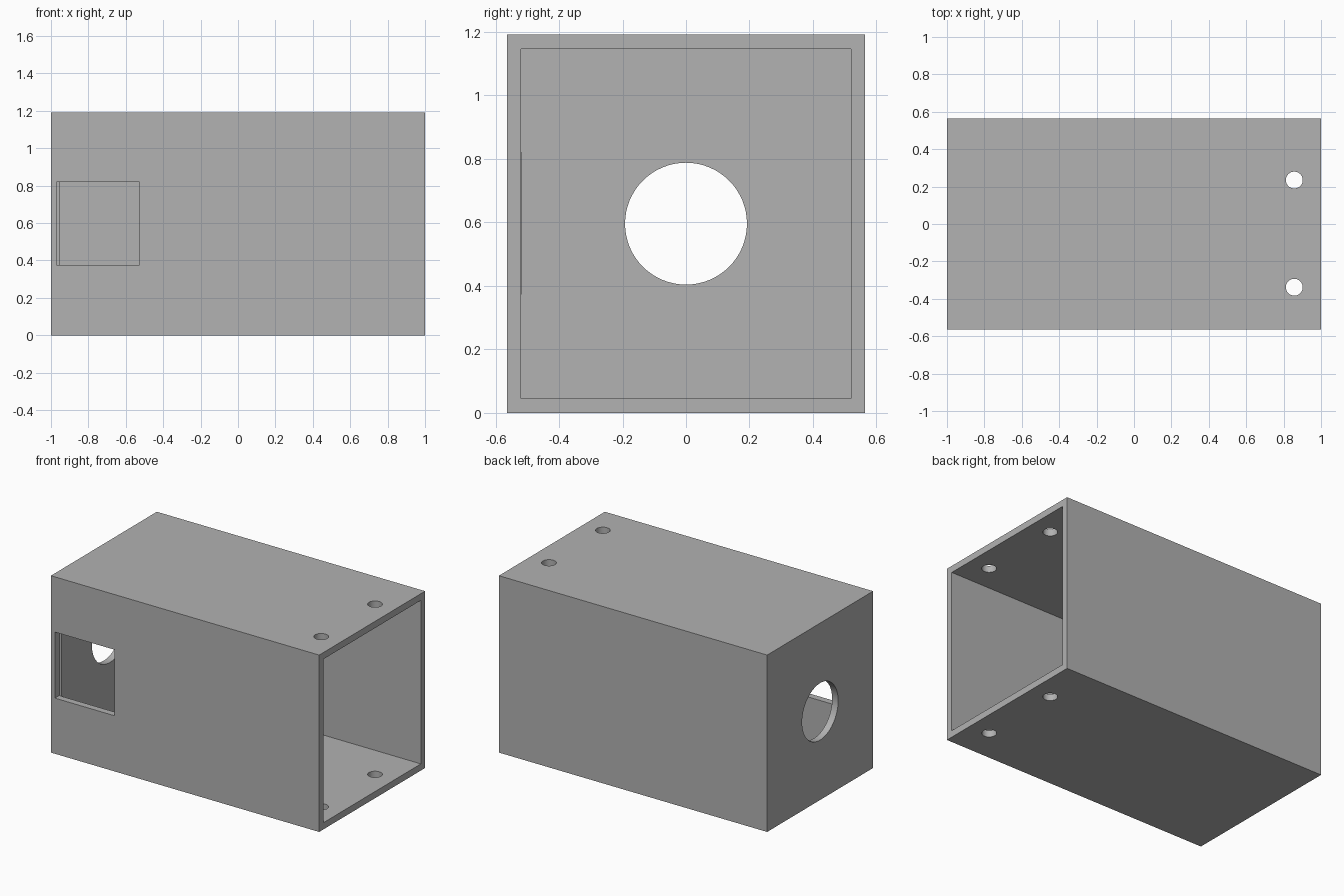
import bpy
from mathutils import Vector

cube = bpy.data.objects.get("Cube")
if cube:
    bpy.data.objects.remove(cube, do_unlink=True)

HALF_X, HALF_Y, HEIGHT, WALL = 1.0, 0.564, 1.192, 0.045
MID = HEIGHT / 2

grey = bpy.data.materials.new("plain grey")
grey.use_nodes = True
colour = (0.445, 0.445, 0.445, 1)
grey.diffuse_color = colour
grey.node_tree.nodes["Principled BSDF"].inputs["Base Color"].default_value = colour


def box(name, low, high):
    low, high = Vector(low), Vector(high)
    bpy.ops.mesh.primitive_cube_add(size=1, location=(low + high) / 2)
    ob = bpy.context.object
    ob.name = name
    ob.scale = high - low
    bpy.ops.object.transform_apply(location=True, rotation=False, scale=True)
    ob.data.materials.append(grey)
    return ob


def cylinder(name, radius, depth, centre, rotation=(0, 0, 0)):
    bpy.ops.mesh.primitive_cylinder_add(vertices=64, radius=radius, depth=depth,
                                        location=centre, rotation=rotation)
    ob = bpy.context.object
    ob.name = name
    ob.data.materials.append(grey)
    return ob


def cut(target, cutter):
    cutter.hide_render = True
    mod = target.modifiers.new(cutter.name, 'BOOLEAN')
    mod.operation = 'DIFFERENCE'
    mod.solver = 'EXACT'
    mod.object = cutter
    bpy.context.view_layer.objects.active = target
    bpy.ops.object.modifier_apply(modifier=mod.name)
    bpy.data.objects.remove(cutter, do_unlink=True)


# Outer block
housing = box("housing", (-HALF_X, -HALF_Y, 0), (HALF_X, HALF_Y, HEIGHT))

# Hollow interior, open at the +x end
cut(housing, box("cavity", (-HALF_X + WALL, -HALF_Y + WALL, WALL),
                 (HALF_X + 0.1, HALF_Y - WALL, HEIGHT - WALL)))

# Square window through the front wall, biting slightly into the end wall
cut(housing, box("window", (-0.97, -HALF_Y - 0.1, 0.375),
                 (-0.527, -HALF_Y + WALL + 0.001, 0.82)))

# Round port in the closed end
cut(housing, cylinder("end_port", 0.192, 0.3, (-HALF_X, 0, MID), (0, 1.570796, 0)))

# Screw holes through top and bottom near the open end
for y in (0.235, -0.338):
    cut(housing, cylinder("screw_hole", 0.045, HEIGHT + 0.2, (0.857, y, MID)))

# Smooth hole walls, sharp box edges
bpy.ops.object.select_all(action='DESELECT')
housing.select_set(True)
bpy.context.view_layer.objects.active = housing
bpy.ops.object.shade_smooth_by_angle()
